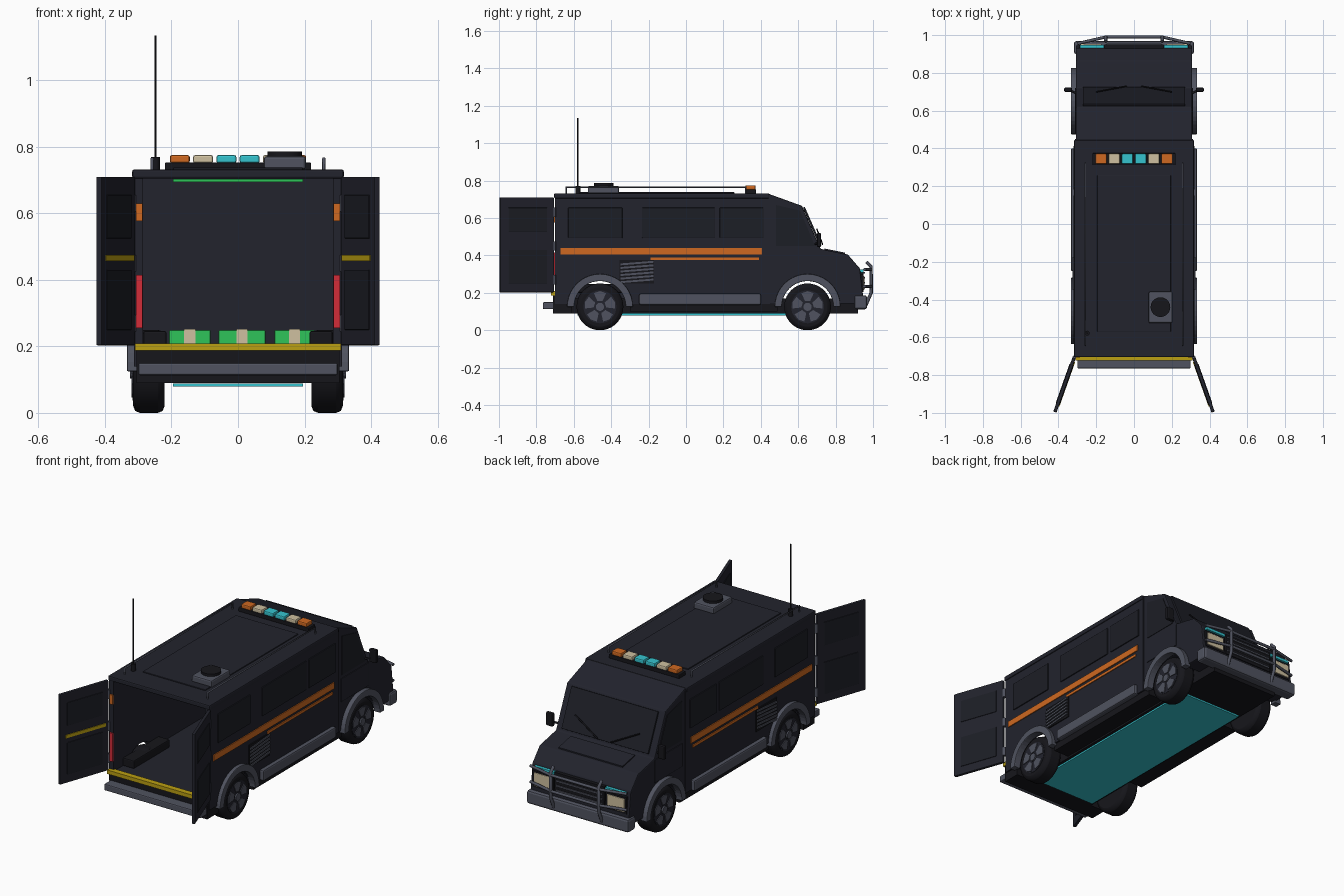
import bpy
import bmesh
from math import sin, cos, pi, radians
from mathutils import Matrix, Vector

cube = bpy.data.objects.get("Cube")
if cube:
    bpy.data.objects.remove(cube, do_unlink=True)

PALETTE = {
    "body_navy": (.016, .017, .026),
    "dark_glass": (.012, .013, .019),
    "black_trim": (.008, .008, .011),
    "steel_grey": (.08, .086, .115),
    "orange": (.62, .14, .015),
    "cyan": (.036, .55, .62),
    "cream": (.62, .53, .35),
    "red": (.65, .025, .04),
    "green": (.028, .55, .1),
    "yellow": (.5, .35, .006),
}
materials = {}
for label, rgb in PALETTE.items():
    mat = bpy.data.materials.new(label)
    mat.use_nodes = True
    mat.diffuse_color = (*rgb, 1)
    shader = mat.node_tree.nodes["Principled BSDF"]
    shader.inputs["Base Color"].default_value = (*rgb, 1)
    shader.inputs["Roughness"].default_value = .6
    materials[label] = mat

SIDES = (("left", 1), ("right", -1))
smooth_objects = []


def finish(bm, name, color, bevel=0, smooth=False):
    """Turn a bmesh into a coloured object."""
    bmesh.ops.recalc_face_normals(bm, faces=bm.faces)
    mesh = bpy.data.meshes.new(name)
    bm.to_mesh(mesh)
    bm.free()
    mesh.materials.append(materials[color])
    obj = bpy.data.objects.new(name, mesh)
    bpy.context.collection.objects.link(obj)
    if bevel:
        mod = obj.modifiers.new("bevel", "BEVEL")
        mod.width, mod.segments = bevel, 2
        mod.limit_method = "ANGLE"
    if smooth:
        smooth_objects.append(obj)
    return obj


def box(name, color, xs, ys, zs, bevel=0):
    bm = bmesh.new()
    bmesh.ops.create_cube(bm, size=1)
    for v in bm.verts:
        v.co = [sum(r) / 2 + c * (r[1] - r[0]) for r, c in zip((xs, ys, zs), v.co)]
    return finish(bm, name, color, bevel)


def wide(name, color, half, ys, zs, bevel=0):
    """Box centred on the middle line."""
    return box(name, color, (-half, half), ys, zs, bevel)


def pair(name, color, xs, ys, zs, bevel=0):
    """Box repeated on both sides."""
    for side, s in SIDES:
        box(f"{side}_{name}", color, sorted(s * x for x in xs), ys, zs, bevel)


def prism(name, color, xs, outline, bevel=0):
    """Side outline of (y, z) points pulled across x."""
    bm = bmesh.new()
    face = bm.faces.new([bm.verts.new((xs[0], y, z)) for y, z in outline])
    moved = bmesh.ops.extrude_face_region(bm, geom=[face])["geom"]
    verts = [g for g in moved if isinstance(g, bmesh.types.BMVert)]
    bmesh.ops.translate(bm, verts=verts, vec=(xs[1] - xs[0], 0, 0))
    return finish(bm, name, color, bevel)


def cylinder(name, color, center, radius, depth, axis="Z", sides=32, bevel=0):
    bm = bmesh.new()
    turn = Matrix.Rotation(pi / 2, 4, "Y") if axis == "X" else Matrix()
    bmesh.ops.create_cone(bm, cap_ends=True, segments=sides, radius1=radius, radius2=radius,
                          depth=depth, matrix=Matrix.Translation(center) @ turn)
    return finish(bm, name, color, bevel, smooth=True)


def tube(name, color, points, radius):
    curve = bpy.data.curves.new(name, "CURVE")
    curve.dimensions = "3D"
    curve.bevel_depth, curve.bevel_resolution = radius, 2
    curve.use_fill_caps = True
    spline = curve.splines.new("POLY")
    spline.points.add(len(points) - 1)
    for p, co in zip(spline.points, points):
        p.co = (*co, 1)
    curve.materials.append(materials[color])
    obj = bpy.data.objects.new(name, curve)
    bpy.context.collection.objects.link(obj)


def arc(cy, radius, start, end, steps=20):
    """Points over a wheel, from rear to front."""
    angles = [start + (end - start) * i / steps for i in range(steps + 1)]
    return [(cy - radius * cos(a), AXLE_Z + radius * sin(a)) for a in angles]


AXLE_Z, REAR, FRONT, WELL = .125, -.46, .65, .142
HALF, INNER, FLOOR = .313, .285, .2

# Cargo shell: walls, roof, floor
wall = [(-.7, .14)] + arc(REAR, WELL, .1, pi - .1) + [(.45, .14), (.45, .72), (-.7, .72)]
for side, s in SIDES:
    prism(side + "_cargo_wall", "body_navy", (s * INNER, s * HALF), wall)
wide("cargo_roof", "body_navy", .318, (-.705, .445), (.705, .732), .006)
wide("cargo_floor", "body_navy", INNER, (-.7, .45), (.17, FLOOR))
wide("roof_panel", "body_navy", .195, (-.57, .26), (.73, .738), .003)
pair("wheel_box", "black_trim", (.215, INNER), (-.62, -.3), (FLOOR, .246), .006)

# Cab and nose
cab = [(.42, .14)] + arc(FRONT, WELL, .1, pi - .1) + [
    (.945, .14), (.945, .2), (.93, .33), (.865, .405), (.72, .435), (.62, .665), (.44, .73), (.42, .73)]
prism("cab", "body_navy", (-.308, .308), cab, .006)
prism("windshield", "dark_glass", (-.27, .27), [(.725, .455), (.635, .66), (.625, .655), (.715, .45)], .002)
prism("hood_panel", "body_navy", (-.2, .2), [(.74, .43), (.85, .408), (.85, .415), (.74, .437)])
for side, s in SIDES:
    tube(side + "_wiper", "black_trim", [(s * .04, .73, .46), (s * .2, .7, .54)], .004)
    prism(side + "_door_glass", "dark_glass", (s * .306, s * .311),
          [(.48, .45), (.69, .45), (.61, .64), (.48, .67)])
    prism(side + "_cab_door", "body_navy", (s * .306, s * .312),
          [(.475, .3), (.72, .3), (.72, .43), (.475, .43)], .002)

# Chassis and underglow plate
wide("chassis", "black_trim", .21, (-.62, .92), (.09, .17))
pair("sill", "black_trim", (.2, .305), (-.3, .49), (.1, .15))
wide("rear_sill", "black_trim", .305, (-.71, -.61), (.09, .187))
wide("underglow", "cyan", .195, (-.58, .64), (.08, .089))

# Wheels and flares
for place, cy in (("rear", REAR), ("front", FRONT)):
    for side, s in SIDES:
        tag = f"{place}_{side}"
        cylinder(tag + "_tire", "black_trim", (s * .268, cy, AXLE_Z), AXLE_Z, .094, "X", 40, .02)
        cylinder(tag + "_rim", "body_navy", (s * .31, cy, AXLE_Z), .088, .014, "X")
        cylinder(tag + "_hub", "steel_grey", (s * .317, cy, AXLE_Z), .022, .016, "X", 16)
        for k in range(5):
            a, spread = pi / 2 + k * 2 * pi / 5, .42
            ring = [(.034, a - spread), (.08, a - spread), (.084, a), (.08, a + spread), (.034, a + spread)]
            prism(f"{tag}_spoke_{k}", "steel_grey", (s * .312, s * .321),
                  [(cy + r * cos(t), AXLE_Z + r * sin(t)) for r, t in ring])
        flare = arc(cy, .176, 0, pi) + arc(cy, .138, pi, 0)
        prism(tag + "_flare", "steel_grey", (s * .295, s * .334), flare, .004)

# Side details
pair("side_step", "steel_grey", (.3, .334), (-.25, .4), (.136, .196), .008)
pair("main_stripe", "orange", (HALF, .318), (-.67, .405), (.405, .44))
pair("thin_stripe", "orange", (HALF, .318), (-.19, .39), (.375, .39))
for place, ys in (("rear", (-.63, -.34)), ("middle", (-.235, .155)), ("front", (.18, .415))):
    pair(place + "_window", "dark_glass", (.31, .319), ys, (.493, .655), .003)
pair("vent", "black_trim", (.31, .319), (-.355, -.17), (.25, .375))
for side, s in SIDES:
    for k in range(6):
        z = .252 + k * .019
        prism(f"{side}_vent_slat_{k}", "steel_grey", (s * .316, s * .325),
              [(-.35, z), (-.175, z + .014), (-.175, z + .024), (-.35, z + .01)])
    tube(side + "_mirror_arm", "black_trim", [(s * .3, .69, .46), (s * .345, .71, .47)], .006)
pair("mirror", "black_trim", (.328, .37), (.7, .722), (.445, .52), .006)

# Rear frame, lights and bumper
wide("rear_step", "steel_grey", .3, (-.765, -.7), (.113, .15), .006)
wide("hazard_edge", "yellow", .31, (-.722, -.69), (.187, .209))
pair("tail_light", "red", (.287, .306), (-.708, -.69), (.255, .415))
pair("turn_light", "orange", (.287, .306), (-.708, -.69), (.577, .63))
wide("ceiling_light", "green", .195, (-.2, .1), (.695, .704))

# Cash stacks on the floor
for k, (x, half) in enumerate(((-.145, .062), (.012, .07), (.17, .06))):
    for row in range(2):
        y = .06 + row * .15
        box(f"cash_{k}_{row}", "green", (x - half, x + half), (y, y + .12), (FLOOR, .249), .003)
        box(f"cash_band_{k}_{row}", "cream", (x - .017, x + .017), (y - .003, y + .123), (FLOOR, .252))

# Open rear doors, built closed along y then swung on the hinge
for side, s in SIDES:
    def leaf(name, color, inward, ys, zs, bevel=0):
        xs = sorted(-s * v for v in inward)
        obj = box(f"{side}_rear_door_{name}", color, xs, ys, zs, bevel)
        obj.location = (s * .317, -.708, 0)
        obj.rotation_euler.z = s * radians(19.5)
    leaf("panel", "body_navy", (-.009, .009), (-.305, 0), (.203, .71), .004)
    leaf("stripe", "yellow", (.008, .013), (-.27, -.02), (.457, .475))
    for face, depth in (("inner", (.006, .012)), ("outer", (-.012, -.006))):
        leaf(face + "_window", "dark_glass", depth, (-.26, -.04), (.525, .655), .002)
        leaf(face + "_lower", "dark_glass", depth, (-.26, -.04), (.25, .43), .002)
    for z in (.27, .45, .63):
        cylinder(f"{side}_hinge", "steel_grey", (s * .316, -.706, z), .01, .05, sides=12)

# Nose details
wide("front_bumper", "steel_grey", .318, (.9, .968), (.112, .187), .012)
wide("grille", "black_trim", .155, (.92, .95), (.205, .325))
for k in range(4):
    z = .222 + k * .027
    wide(f"grille_slat_{k}", "steel_grey", .145, (.94, .956), (z, z + .009))
pair("headlight_frame", "black_trim", (.162, .292), (.92, .948), (.205, .3))
pair("headlight", "cream", (.172, .282), (.93, .954), (.215, .29), .004)
pair("day_light", "cyan", (.16, .285), (.92, .948), (.309, .324))
for label, z in (("upper", .325), ("lower", .235)):
    bar = [(-.3, .955, z), (-.15, .99, z), (.15, .99, z), (.3, .955, z)]
    tube(label + "_bull_bar", "steel_grey", bar, .008)
for side, s in SIDES:
    tube(side + "_bull_upright", "steel_grey",
         [(s * .15, .96, .13), (s * .15, .99, .2), (s * .15, .99, .34), (s * .15, .965, .365)], .009)

# Roof equipment
wide("light_bar_base", "black_trim", .22, (.315, .375), (.73, .753), .004)
for k, color in enumerate(("orange", "cream", "cyan", "cyan", "cream", "orange")):
    x = (k - 2.5) * .07
    box(f"beacon_{k}", color, (x - .03, x + .03), (.318, .372), (.751, .775), .006)
for side, s in SIDES:
    x = s * .258
    tube(side + "_roof_rail", "steel_grey",
         [(x, -.64, .73), (x, -.64, .765), (x, .32, .765), (x, .32, .73)], .005)
box("roof_vent", "steel_grey", (.078, .204), (-.525, -.358), (.732, .772), .008)
cylinder("roof_vent_cap", "black_trim", (.14, -.44, .778), .052, .016)
cylinder("antenna_base", "black_trim", (-.248, -.578, .75), .013, .04, sides=16)
cylinder("antenna", "black_trim", (-.248, -.578, .94), .0035, .39, sides=8)

# Smooth the round parts, keeping edges sharp
bpy.ops.object.select_all(action="DESELECT")
for obj in smooth_objects:
    obj.select_set(True)
bpy.context.view_layer.objects.active = smooth_objects[0]
bpy.ops.object.shade_smooth_by_angle(angle=radians(35))
